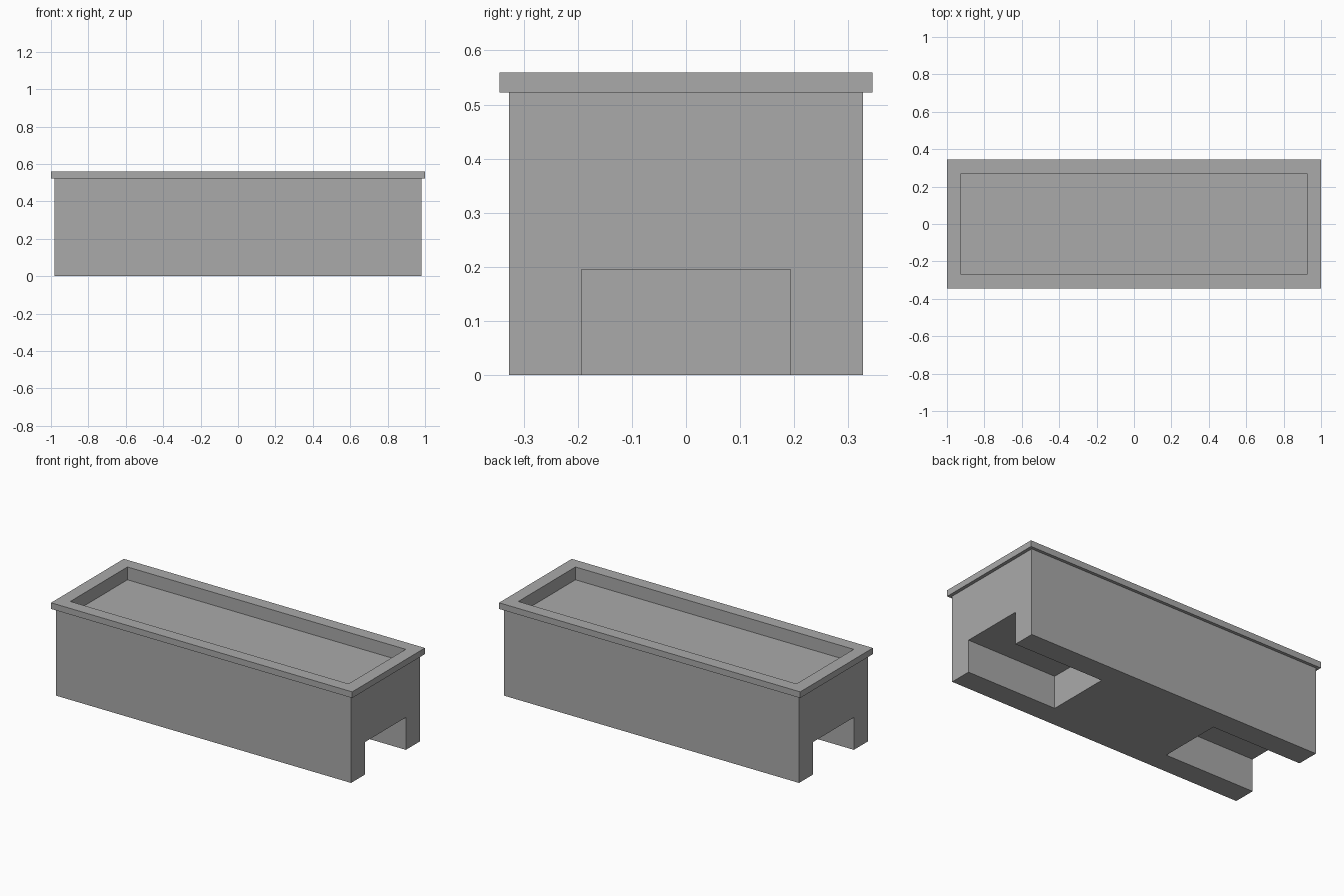
import bpy, bmesh
from mathutils import Matrix, Vector

cube = bpy.data.objects.get("Cube")
if cube:
    bpy.data.objects.remove(cube, do_unlink=True)

grey = bpy.data.materials.new("plain grey")
grey.use_nodes = True
grey.diffuse_color = (0.4, 0.4, 0.4, 1)
grey.node_tree.nodes["Principled BSDF"].inputs["Base Color"].default_value = grey.diffuse_color


def add_object(name, bm):
    bmesh.ops.recalc_face_normals(bm, faces=bm.faces)
    mesh = bpy.data.meshes.new(name)
    bm.to_mesh(mesh)
    bm.free()
    mesh.materials.append(grey)
    obj = bpy.data.objects.new(name, mesh)
    bpy.context.collection.objects.link(obj)
    return obj


# Trough: rectangular rings (half length, half width, height), from the base
# up the wall, around the overhanging rim and down to the sunken floor
RINGS = [(0.98, 0.327, 0), (0.98, 0.327, 0.522), (1, 0.345, 0.522),
         (1, 0.345, 0.559), (0.924, 0.271, 0.559), (0.924, 0.271, 0.482)]
bm = bmesh.new()
loops = [[bm.verts.new((sx * hx, sy * hy, z))
          for sx, sy in ((-1, -1), (1, -1), (1, 1), (-1, 1))]
         for hx, hy, z in RINGS]
for low, high in zip(loops, loops[1:]):
    for i in range(4):
        j = (i + 1) % 4
        bm.faces.new((low[i], low[j], high[j], high[i]))
bm.faces.new(loops[0][::-1])
bm.faces.new(loops[-1])
trough = add_object("trough", bm)

# Fork slots cut under both ends
INNER, OUTER, HALF_WIDTH, TOP, BELOW = 0.385, 1.1, 0.193, 0.195, -0.1
bm = bmesh.new()
for side in (-1, 1):
    centre = Vector((side * (INNER + OUTER) / 2, 0, (TOP + BELOW) / 2))
    size = Vector((OUTER - INNER, 2 * HALF_WIDTH, TOP - BELOW))
    bmesh.ops.create_cube(bm, size=1, matrix=Matrix.LocRotScale(centre, None, size))
cutter = add_object("slot_cutter", bm)
cutter.hide_render = True

cut = trough.modifiers.new("end slots", "BOOLEAN")
cut.operation = "DIFFERENCE"
cut.solver = "EXACT"
cut.object = cutter
bpy.context.view_layer.objects.active = trough
bpy.ops.object.modifier_apply(modifier=cut.name)
bpy.data.objects.remove(cutter, do_unlink=True)
